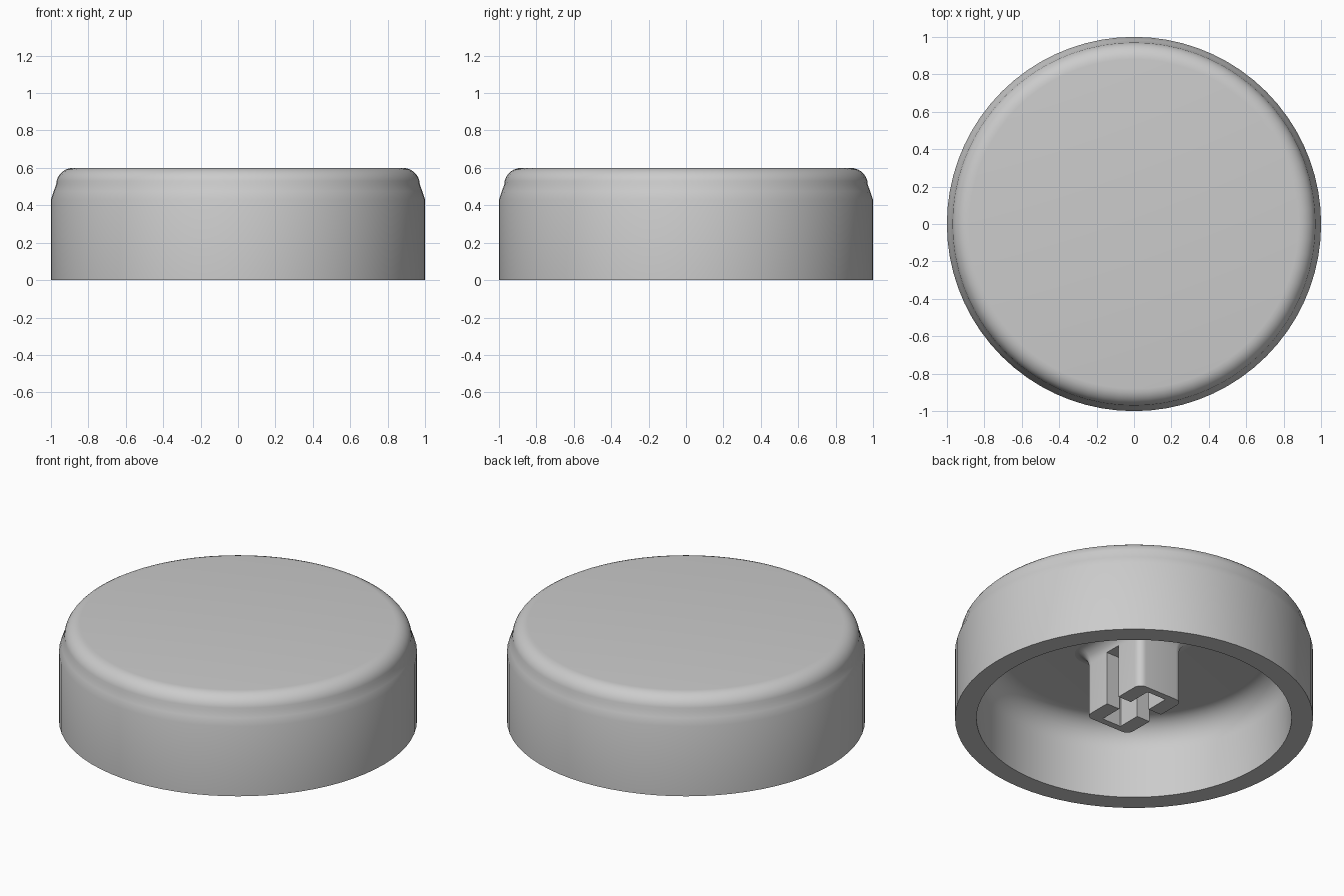
import bpy, bmesh, math

if "Cube" in bpy.data.objects:
    bpy.data.objects.remove(bpy.data.objects["Cube"], do_unlink=True)

grey = bpy.data.materials.new("plain grey")
grey.use_nodes = True
GREY = (0.6, 0.6, 0.6, 1)
grey.diffuse_color = GREY
grey.node_tree.nodes["Principled BSDF"].inputs["Base Color"].default_value = GREY


def arc(cx, cz, rx, rz, steps):
    """Quarter ellipse from the outer side to the top."""
    return [(cx + rx * math.cos(t), cz + rz * math.sin(t))
            for t in (math.pi / 2 * i / steps for i in range(steps + 1))]


def loft(name, loops):
    """Skin closed loops of equal length and cap both ends."""
    bm = bmesh.new()
    rings = [[bm.verts.new(p) for p in loop] for loop in loops]
    n = len(rings[0])
    for low, high in zip(rings, rings[1:]):
        for i in range(n):
            j = (i + 1) % n
            bm.faces.new((low[i], low[j], high[j], high[i]))
    bm.faces.new(rings[0])
    bm.faces.new(rings[-1])
    bmesh.ops.recalc_face_normals(bm, faces=bm.faces)
    mesh = bpy.data.meshes.new(name)
    bm.to_mesh(mesh)
    bm.free()
    mesh.materials.append(grey)
    obj = bpy.data.objects.new(name, mesh)
    bpy.context.collection.objects.link(obj)
    return obj


def circle(r, z, n=72):
    return [(r * math.cos(2 * math.pi * i / n), r * math.sin(2 * math.pi * i / n), z)
            for i in range(n)]


def rounded_rect(hx, hy, r, z, steps=6):
    pts = []
    for k, (sx, sy) in enumerate(((1, 1), (-1, 1), (-1, -1), (1, -1))):
        for i in range(steps + 1):
            t = math.pi / 2 * (k + i / steps)
            pts.append((sx * (hx - r) + r * math.cos(t), sy * (hy - r) + r * math.sin(t), z))
    return pts


def smooth(obj):
    bpy.ops.object.select_all(action='DESELECT')
    obj.select_set(True)
    bpy.context.view_layer.objects.active = obj
    bpy.ops.object.shade_smooth_by_angle(angle=math.radians(35))


# Hollow round cap: inner ceiling, inner wall, rim, outer wall, rounded top
CEILING = 0.46
inner = arc(0.74, CEILING - 0.16, 0.14, 0.16, 8)[::-1] + [(0.88, 0)]
outer = [(1, 0), (1, 0.43), (0.985, 0.475)] + arc(0.88, 0.51, 0.092, 0.09, 7)
cap = loft("cap", [circle(r, z) for r, z in inner + outer])
smooth(cap)

# Stem with a flared root that blends into the ceiling
HX, HY, CORNER, FOOT, FLARE = 0.155, 0.235, 0.045, 0.06, 0.08
loops = [rounded_rect(HX, HY, CORNER, FOOT)]
for i in range(7):
    t = math.pi / 2 * i / 6
    grow = FLARE * (1 - math.cos(t))
    loops.append(rounded_rect(HX + grow, HY + grow, CORNER + grow,
                              CEILING - FLARE + FLARE * math.sin(t)))
loops.append(rounded_rect(HX + FLARE, HY + FLARE, CORNER + FLARE, CEILING + 0.02))
stem = loft("stem", loops)

# Cross-shaped socket: one slot runs out through the sides, one stays inside
for name, hx, hy in (("open_slot", 0.4, 0.05), ("closed_slot", 0.065, 0.195)):
    cutter = loft(name, [rounded_rect(hx, hy, 0.004, z, 1) for z in (-0.1, 0.39)])
    mod = stem.modifiers.new(name, 'BOOLEAN')
    mod.operation = 'DIFFERENCE'
    mod.solver = 'EXACT'
    mod.object = cutter
    bpy.ops.object.select_all(action='DESELECT')
    bpy.context.view_layer.objects.active = stem
    stem.select_set(True)
    bpy.ops.object.modifier_apply(modifier=name)
    bpy.data.objects.remove(cutter, do_unlink=True)
smooth(stem)
